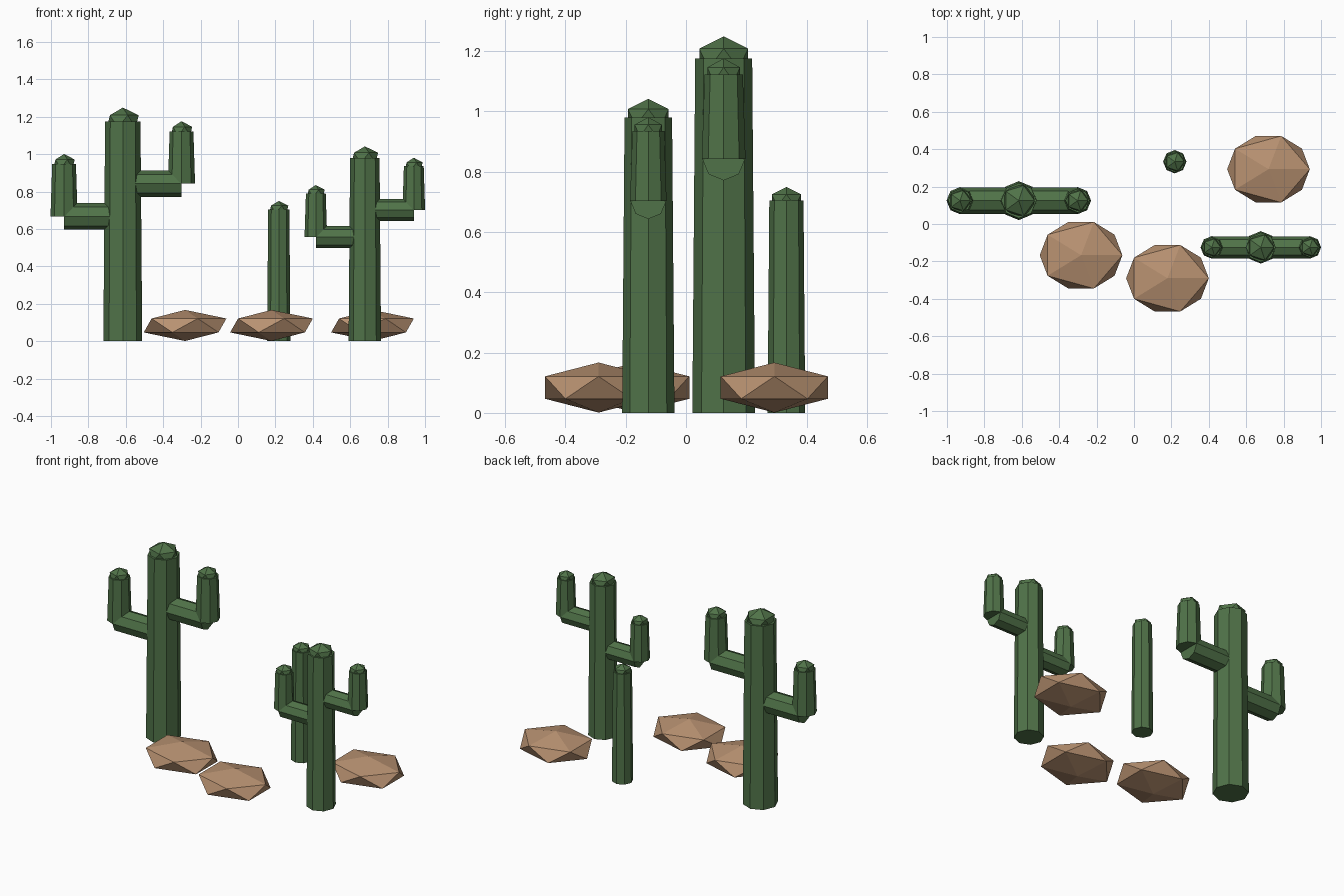
import bpy
import math
from mathutils import Vector

default_cube = bpy.data.objects.get("Cube")
if default_cube:
    bpy.data.objects.remove(default_cube, do_unlink=True)


def make_material(name, color):
    mat = bpy.data.materials.new(name)
    mat.use_nodes = True
    mat.diffuse_color = color
    mat.node_tree.nodes["Principled BSDF"].inputs["Base Color"].default_value = color
    return mat


green = make_material("cactus green", (0.08, 0.17, 0.065, 1))
tan = make_material("sandy rock", (0.48, 0.285, 0.165, 1))


def finish(name, mat):
    obj = bpy.context.object
    obj.name = name
    obj.data.materials.append(mat)
    return obj


def stem(name, base, height, r_bottom, r_top):
    """Tapered upright octagonal stem."""
    bpy.ops.mesh.primitive_cone_add(
        vertices=8, radius1=r_bottom, radius2=r_top, depth=height,
        location=base + Vector((0, 0, height / 2)))
    finish(name, green)


def faceted_blob(name, center, radii, mat):
    """Squashed icosahedron, used for cactus tips and rocks."""
    bpy.ops.mesh.primitive_ico_sphere_add(subdivisions=1, radius=1, location=center)
    obj = finish(name, mat)
    for v in obj.data.vertices:
        v.co = v.co * Vector(radii)


def cactus(name, x, y, s, with_arms=True):
    base = Vector((x, y, 0))
    up = Vector((0, 0, 1))
    # Trunk and its tip
    stem(name + "_trunk", base, 1.175 * s, 0.104 * s, 0.0945 * s)
    faceted_blob(name + "_trunk_tip", base + up * 1.175 * s,
                 (0.095 * s, 0.095 * s, 0.074 * s), green)
    if not with_arms:
        return
    # Arms: horizontal elbow, upright stem and tip
    for label, side, z in (("right", -1, 0.667), ("left", 1, 0.842)):
        reach = 0.314 * s
        elbow = base + Vector((side * reach, 0, z * s))
        bpy.ops.mesh.primitive_cylinder_add(
            vertices=8, radius=0.071 * s, depth=reach,
            location=elbow - Vector((side * reach / 2, 0, 0)),
            rotation=(0, math.pi / 2, 0))
        finish(f"{name}_{label}_arm", green)
        stem(f"{name}_{label}_arm_stem", elbow, 0.28 * s, 0.0725 * s, 0.0635 * s)
        faceted_blob(f"{name}_{label}_arm_tip", elbow + up * 0.28 * s,
                     (0.0635 * s, 0.0635 * s, 0.054 * s), green)


# Three cacti, from the same design at different sizes
cactus("tall_cactus", -0.616, 0.125, 1.0)
cactus("medium_cactus", 0.678, -0.125, 0.834)
cactus("small_cactus", 0.218, 0.333, 0.6, with_arms=False)

# Low rocks on the ground
for i, (x, y) in enumerate(((-0.283, -0.167), (0.179, -0.29), (0.719, 0.293))):
    faceted_blob(f"rock_{i + 1}", (x, y, 0.084), (0.247, 0.209, 0.083), tan)
